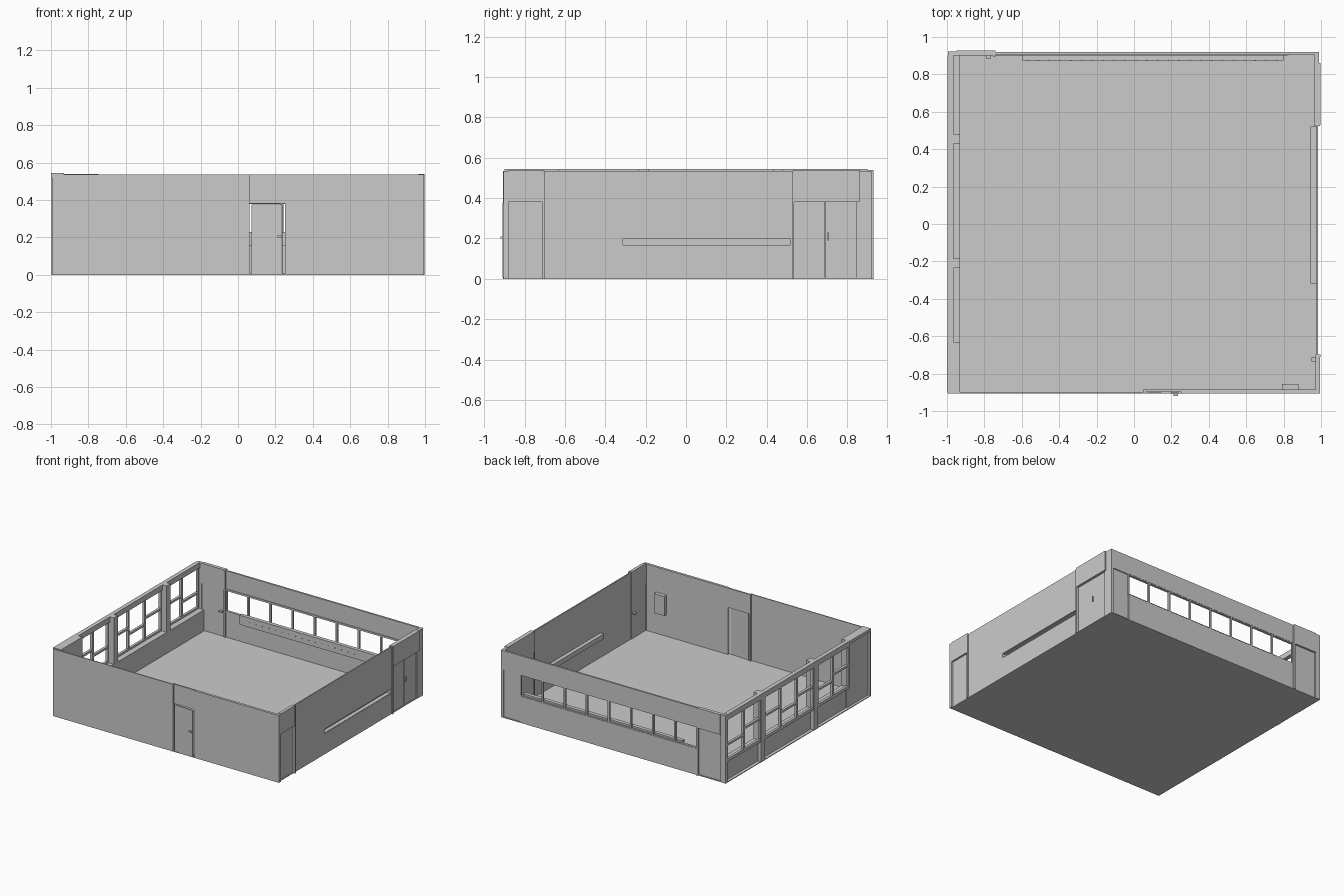
import bpy
import math

if "Cube" in bpy.data.objects:
    bpy.data.objects.remove(bpy.data.objects["Cube"], do_unlink=True)

grey = bpy.data.materials.new("light_grey")
grey.use_nodes = True
colour = (0.6, 0.6, 0.6, 1)
grey.diffuse_color = colour
grey.node_tree.nodes["Principled BSDF"].inputs["Base Color"].default_value = colour

FACES = [(0, 3, 2, 1), (4, 5, 6, 7), (0, 1, 5, 4), (1, 2, 6, 5), (2, 3, 7, 6), (3, 0, 4, 7)]
TOP = 0.535
DOOR = 0.38


def box(name, x, y, z):
    """Box from (low, high) ranges on each axis."""
    verts = [(x[i], y[j], z[k]) for k in (0, 1) for i, j in ((0, 0), (1, 0), (1, 1), (0, 1))]
    mesh = bpy.data.meshes.new(name)
    mesh.from_pydata(verts, [], FACES)
    mesh.materials.append(grey)
    obj = bpy.data.objects.new(name, mesh)
    bpy.context.collection.objects.link(obj)
    return obj


# Floor slab
box("floor", (-0.995, 0.985), (-0.905, 0.92), (0, 0.006))

# Front wall: thin left part, thicker right part, recessed doorway
box("front_wall_left", (-0.995, 0.05), (-0.905, -0.897), (0, TOP))
box("front_wall_right", (0.25, 0.985), (-0.905, -0.885), (0, TOP))
box("front_door_post", (0.05, 0.062), (-0.907, -0.882), (0, TOP))
box("front_door_header", (0.062, 0.25), (-0.897, -0.885), (DOOR, TOP))
door = box("front_door", (0, 0.165), (-0.004, 0.004), (0.006, 0.375))
door.location = (0.072, -0.897, 0)
door.rotation_euler.z = math.radians(-3)
box("front_door_handle", (0.21, 0.235), (-0.92, -0.91), (0.2, 0.21))
box("wall_cabinet", (0.79, 0.88), (-0.885, -0.855), (0.18, 0.335))

# Right wall: main stretch around the long niche
RX = (0.975, 0.985)
NY = (-0.315, 0.52)
NZ = (0.165, 0.2)
box("right_wall_lower", RX, (-0.705, 0.53), (0, NZ[0]))
box("right_wall_upper", RX, (-0.705, 0.53), (NZ[1], TOP))
box("right_wall_niche_front", RX, (-0.705, NY[0]), NZ)
box("right_wall_niche_rear", RX, (NY[1], 0.53), NZ)
box("niche_back", (0.945, 0.949), NY, NZ)
for i, z in enumerate(NZ):
    box(f"niche_shelf_{i}", (0.945, 0.98), NY, (z - 0.002, z + 0.002))
for i, y in enumerate(NY):
    box(f"niche_end_{i}", (0.945, 0.98), (y - 0.002, y + 0.002), NZ)

# Right wall, front end: single recessed door
box("right_front_corner", (0.97, 0.995), (-0.905, -0.88), (0, TOP))
box("right_front_header", (0.97, 0.995), (-0.88, -0.705), (DOOR, TOP + 0.005))
box("right_front_post", (0.97, 0.998), (-0.71, -0.698), (0, TOP))
box("right_front_door", (0.972, 0.98), (-0.88, -0.71), (0, DOOR))
box("right_front_handle", (0.95, 0.972), (-0.735, -0.715), (0.2, 0.21))

# Right wall, rear end: double door under a projecting header
box("right_rear_header", (0.965, 0.998), (0.53, 0.86), (DOOR, TOP + 0.005))
box("right_rear_post", (0.965, 0.995), (0.524, 0.536), (0, TOP))
box("right_rear_corner", (0.965, 0.988), (0.845, 0.92), (0, TOP))
for i, y in enumerate((0.536, 0.692)):
    box(f"right_rear_door_{i}", (0.97, 0.978), (y, y + 0.153), (0, DOOR))
box("right_rear_handle", (0.978, 0.988), (0.7, 0.708), (0.19, 0.23))

# Back wall: ribbon window between solid bands
WX = (-0.74, 0.82)
WZ = (0.21, 0.385)
BY = (0.905, 0.92)
box("back_wall_lower", WX, BY, (0, WZ[0]))
box("back_wall_upper", WX, BY, (WZ[1], TOP))
box("back_wall_right_header", (WX[1], 0.985), BY, (DOOR, TOP))
box("back_wall_right_panel", (WX[1], 0.97), (0.905, 0.912), (0, DOOR))
box("back_wall_right_corner", (0.97, 0.985), BY, (0, TOP))
PANES = 8
step = (WX[1] - WX[0]) / PANES
for i in range(PANES + 1):
    c = WX[0] + i * step
    box(f"back_mullion_{i}", (c - 0.007, c + 0.007), (0.903, 0.918), WZ)
for i, z in enumerate(WZ):
    box(f"back_window_rail_{i}", WX, (0.9, 0.918), (z - 0.007, z + 0.007))
box("coat_rail", (-0.6, 0.8), (0.875, 0.905), (0.155, 0.23))
for i in range(24):
    c = -0.57 + i * 0.058
    box(f"coat_rail_peg_{i}", (c - 0.003, c + 0.003), (0.871, 0.875), (0.19, 0.196))

# Back wall, left end: door with a projecting header
box("back_left_header", (-0.95, -0.745), (0.9, 0.928), (DOOR, TOP + 0.005))
box("back_left_post", (-0.755, -0.74), (0.895, 0.928), (0, TOP))
box("back_left_corner", (-0.995, -0.95), (0.9, 0.922), (0, TOP + 0.005))
box("back_left_door", (-0.95, -0.755), (0.905, 0.913), (0, DOOR))
box("back_left_handle", (-0.79, -0.765), (0.885, 0.905), (0.2, 0.21))

# Left wall: low wall, sill, pillars and lintel
SILL = 0.17
box("left_low_wall", (-0.97, -0.93), (-0.897, 0.9), (0, SILL))
box("left_sill", (-0.993, -0.93), (-0.63, 0.9), (SILL - 0.008, SILL + 0.004))
box("left_front_pier", (-0.975, -0.93), (-0.897, -0.63), (0, TOP))
box("left_front_cap", (-1, -0.93), (-0.9, -0.63), (0.52, 0.543))
for i, y in enumerate((-0.21, 0.455)):
    box(f"left_pillar_{i}", (-0.997, -0.93), (y - 0.025, y + 0.025), (0, 0.543))

# Left windows: (start, end, number of panes), with staggered transoms
FX = (-0.995, -0.975)
HEAD = 0.5
for n, (a, b, panes) in enumerate(((-0.63, -0.235, 2), (-0.185, 0.43, 3), (0.48, 0.9, 2))):
    box(f"left_lintel_{n}", (-0.998, -0.965), (a, b), (HEAD, 0.543))
    box(f"left_window_foot_{n}", FX, (a, b), (SILL, SILL + 0.018))
    width = (b - a) / panes
    for i in range(panes + 1):
        c = a + i * width
        box(f"left_mullion_{n}_{i}", FX, (c - 0.009, c + 0.009), (SILL, HEAD))
    for i in range(panes):
        z = 0.3 if i % 2 else 0.35
        box(f"left_transom_{n}_{i}", FX, (a + i * width, a + (i + 1) * width), (z - 0.008, z + 0.008))
